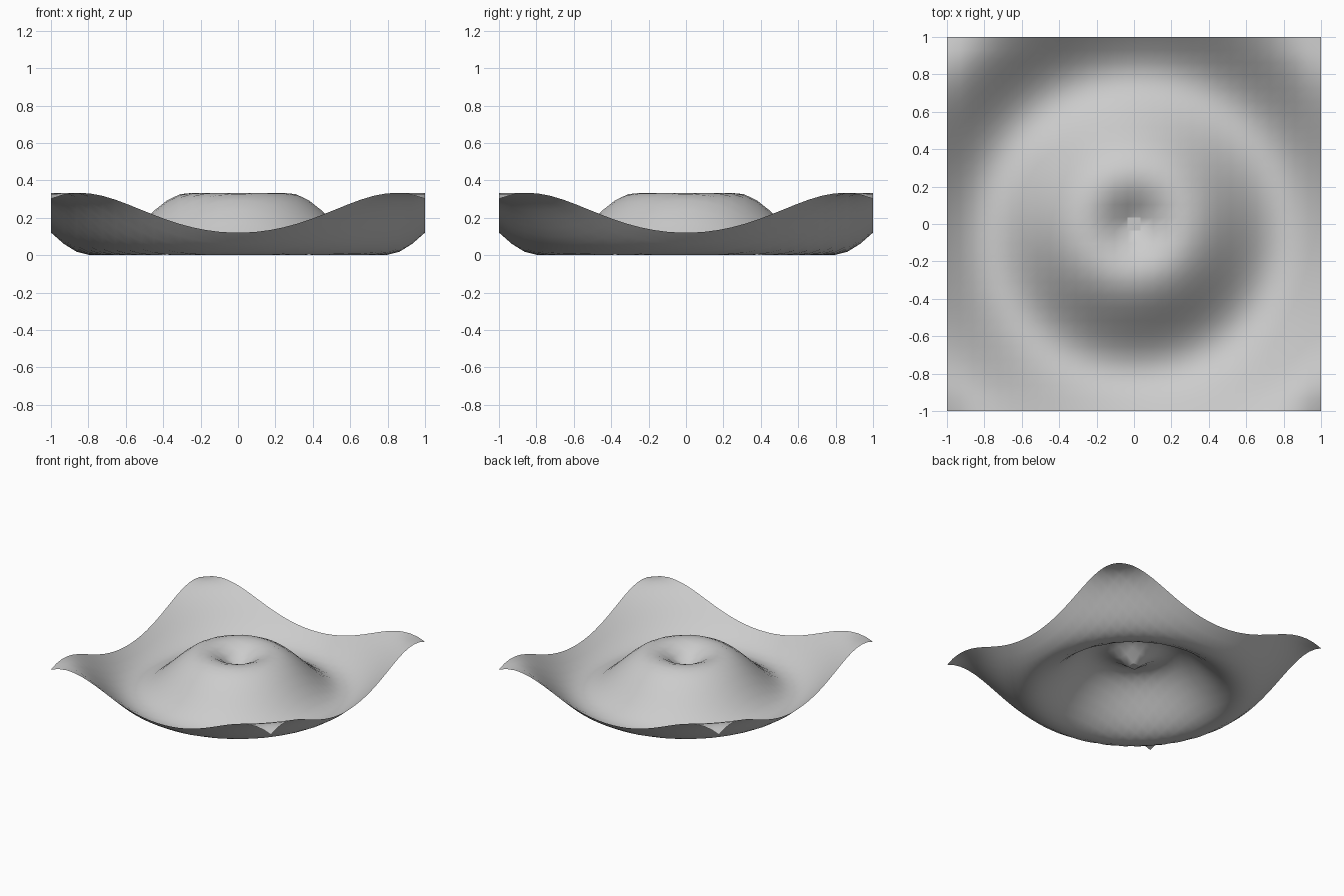
import bpy
import bmesh
from math import sin, hypot

cube = bpy.data.objects.get("Cube")
if cube:
    bpy.data.objects.remove(cube, do_unlink=True)

# Plain grey finish
grey = bpy.data.materials.new("plain_grey")
grey.use_nodes = True
colour = (0.6, 0.6, 0.6, 1)
grey.diffuse_color = colour
grey.node_tree.nodes["Principled BSDF"].inputs["Base Color"].default_value = colour

# Square sheet, 29 cells a side, so one cell sits flat at the centre
CELLS = 29
WAVE = 6.0  # radians of ripple per unit of radius
bm = bmesh.new()
bmesh.ops.create_grid(bm, x_segments=CELLS, y_segments=CELLS, size=1)

# Lift the sheet into a round ripple
for v in bm.verts:
    v.co.z = sin(WAVE * hypot(v.co.x, v.co.y)) / WAVE
lowest = min(v.co.z for v in bm.verts)
bmesh.ops.translate(bm, verts=bm.verts, vec=(0, 0, -lowest))

mesh = bpy.data.meshes.new("ripple_sheet")
bm.to_mesh(mesh)
bm.free()
mesh.materials.append(grey)
sheet = bpy.data.objects.new("ripple_sheet", mesh)
bpy.context.collection.objects.link(sheet)

# Smooth the waves but keep the small centre cell crisp
bpy.ops.object.select_all(action="DESELECT")
sheet.select_set(True)
bpy.context.view_layer.objects.active = sheet
bpy.ops.object.shade_smooth_by_angle()
